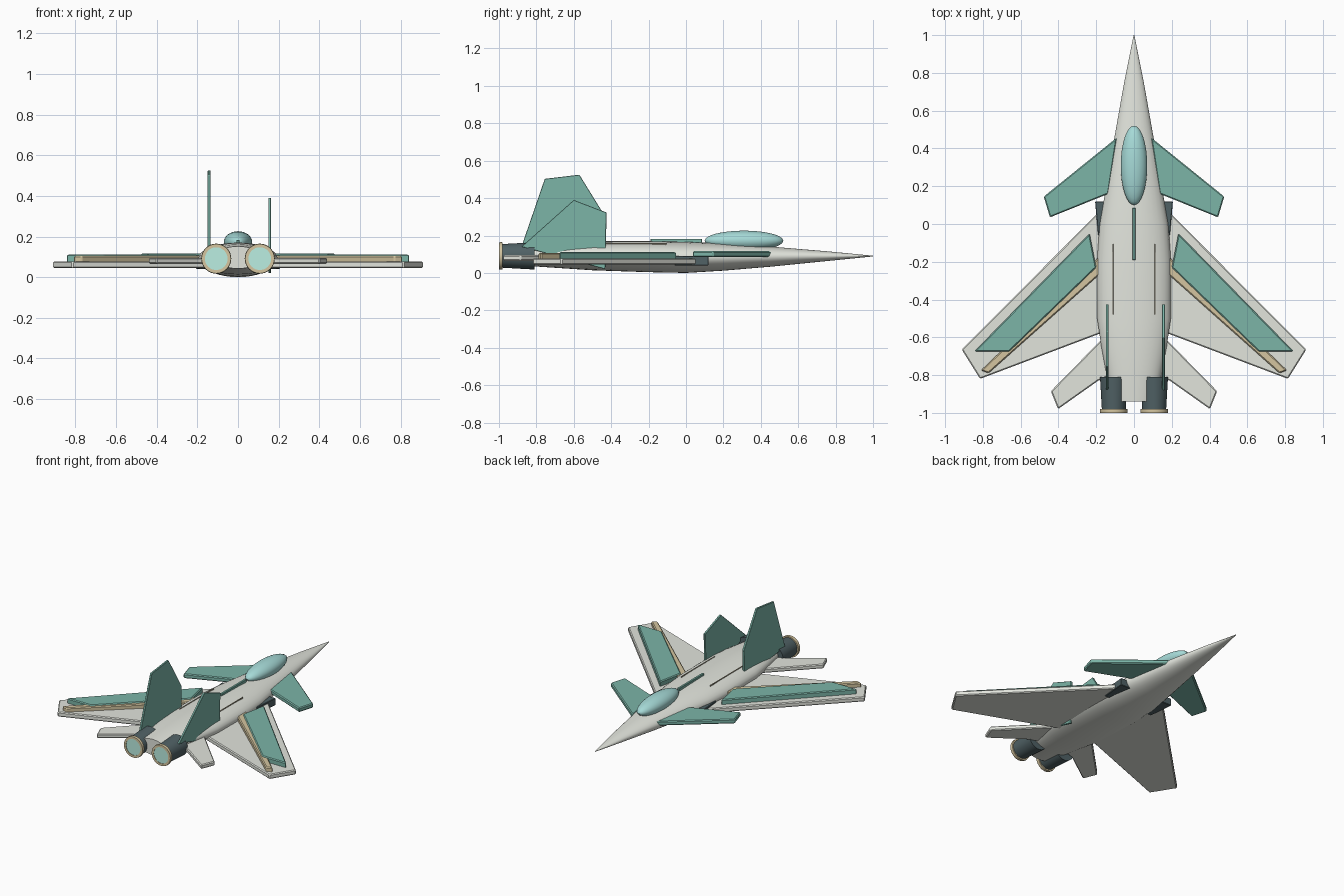
import bpy, bmesh, math
from mathutils import Matrix

if "Cube" in bpy.data.objects:
    bpy.data.objects.remove(bpy.data.objects["Cube"])


def mat(name, r, g, b):
    m = bpy.data.materials.new(name)
    m.diffuse_color = (r, g, b, 1)
    m.use_nodes = True
    m.node_tree.nodes["Principled BSDF"].inputs["Base Color"].default_value = m.diffuse_color
    return m


SHELL = mat("shell", .76, .78, .72)
TEAL = mat("teal", .20, .46, .39)
TAN = mat("tan", .66, .56, .35)
DARK = mat("dark", .08, .12, .13)
GLASS = mat("glass", .38, .70, .68)
GLOW = mat("glow", .50, .86, .76)
LINE = mat("line", .40, .36, .26)


def finish(bm, name, material, bevel=0, smooth=False):
    bmesh.ops.recalc_face_normals(bm, faces=bm.faces)
    me = bpy.data.meshes.new(name)
    bm.to_mesh(me)
    bm.free()
    me.materials.append(material)
    ob = bpy.data.objects.new(name, me)
    bpy.context.collection.objects.link(ob)
    if bevel:
        mod = ob.modifiers.new("bevel", 'BEVEL')
        mod.width, mod.segments = bevel, 1
    if smooth:
        bpy.ops.object.select_all(action='DESELECT')
        ob.select_set(True)
        bpy.context.view_layer.objects.active = ob
        bpy.ops.object.shade_smooth_by_angle(angle=math.radians(35))
    return ob


def prism(name, bottom, top, material, bevel=0):
    """Solid between two matching outlines."""
    bm = bmesh.new()
    a = [bm.verts.new(p) for p in bottom]
    b = [bm.verts.new(p) for p in top]
    bm.faces.new(a)
    bm.faces.new(b)
    n = len(a)
    for i in range(n):
        j = (i + 1) % n
        bm.faces.new((a[i], a[j], b[j], b[i]))
    return finish(bm, name, material, bevel)


def plates(name, pts, z0, z1, material, bevel=.006):
    """Horizontal plate on both sides."""
    for side, s in (("right", 1), ("left", -1)):
        prism(f"{side}_{name}", [(s * x, y, z0) for x, y in pts],
              [(s * x, y, z1) for x, y in pts], material, bevel)


def fin(name, pts, x, t, material):
    prism(name, [(x - t, y, z) for y, z in pts], [(x + t, y, z) for y, z in pts], material, .002)


def loft(name, rings, material):
    bm = bmesh.new()
    loops = [[bm.verts.new(p) for p in r] for r in rings]
    n = len(loops[0])
    for a, b in zip(loops, loops[1:]):
        for i in range(n):
            j = (i + 1) % n
            bm.faces.new((a[i], a[j], b[j], b[i]))
    bm.faces.new(loops[0])
    bm.faces.new(loops[-1])
    return finish(bm, name, material, smooth=True)


def ring(x, y, z, rx, rz, n=32):
    return [(x + rx * math.cos(2 * math.pi * i / n), y,
             z + rz * math.sin(2 * math.pi * i / n)) for i in range(n)]


# Fuselage: y, half width, bottom, top
stations = [(1, .002, .088, .092), (.75, .052, .063, .116), (.45, .105, .033, .141),
            (.2, .147, .012, .157), (0, .182, 0, .166), (-.2, .196, .004, .17),
            (-.5, .195, .014, .17), (-.65, .173, .024, .168), (-.8, .145, .034, .161),
            (-.94, .11, .042, .152)]
loft("fuselage", [ring(0, y, (b + t) / 2, w, (t - b) / 2) for y, w, b, t in stations], SHELL)

# Canopy
bm = bmesh.new()
bmesh.ops.create_uvsphere(bm, u_segments=32, v_segments=16, radius=1,
                          matrix=Matrix.Translation((0, .31, .172)) @ Matrix.Diagonal((.07, .21, .054, 1)))
finish(bm, "canopy", GLASS, smooth=True)

# Wings with their raised panels, canards and tailplanes
plates("wing", [(.1, .15), (.2, .05), (.912, -.665), (.815, -.82), (.18, -.58), (.1, -.55)],
       .045, .078, SHELL)
plates("wing_panel", [(.235, -.05), (.845, -.675), (.66, -.675), (.2, -.23)], .07, .112, TEAL)
plates("wing_stripe", [(.18, -.17), (.81, -.775), (.77, -.79), (.18, -.265)], .07, .106, TAN)
plates("canard", [(.09, .458), (.478, .145), (.445, .035), (.135, .16)], .085, .116, TEAL)
plates("tailplane", [(.1, -.54), (.17, -.61), (.44, -.885), (.402, -.98), (.19, -.83), (.1, -.79)],
       .065, .095, SHELL)

# Intakes
plates("intake", [(.1, .12), (.206, .12), (.19, -.06), (.1, -.06)], .04, .09, DARK, .003)

# Upright fins, each with its own outline
fin("left_fin", [(-.88, .14), (-.755, .503), (-.57, .525), (-.425, .29), (-.43, .09)], -.142, .007, TEAL)
fin("right_fin", [(-.88, .14), (-.6, .39), (-.425, .323), (-.432, .02)], .156, .007, TEAL)

# Spine strip and panel lines
fin("spine_strip", [(-.19, .15), (-.19, .182), (.085, .182), (.085, .14)], 0, .008, TEAL)
for side, s in (("right", 1), ("left", -1)):
    fin(f"{side}_panel_line", [(-.48, .13), (-.48, .16), (-.105, .16), (-.105, .13)],
        s * .112, .003, LINE)

# Engines: nozzle, rim and glowing disc
for side, s in (("right", 1), ("left", -1)):
    x, z = s * .107, .091
    loft(f"{side}_nozzle", [ring(x, -.81, z, .073, .073), ring(x, -.985, z, .063, .063)], DARK)
    bm = bmesh.new()
    prof = [(.056, -.98), (.072, -.98), (.074, -.99), (.072, -1), (.056, -1)]
    loops = [[bm.verts.new(p) for p in ring(x, y, z, r, r)] for r, y in prof]
    for k in range(len(prof)):
        a, b = loops[k], loops[(k + 1) % len(prof)]
        for i in range(32):
            j = (i + 1) % 32
            bm.faces.new((a[i], a[j], b[j], b[i]))
    finish(bm, f"{side}_nozzle_rim", TAN, smooth=True)
    loft(f"{side}_exhaust_glow", [ring(x, -.975, z, .057, .057), ring(x, -.997, z, .057, .057)], GLOW)
